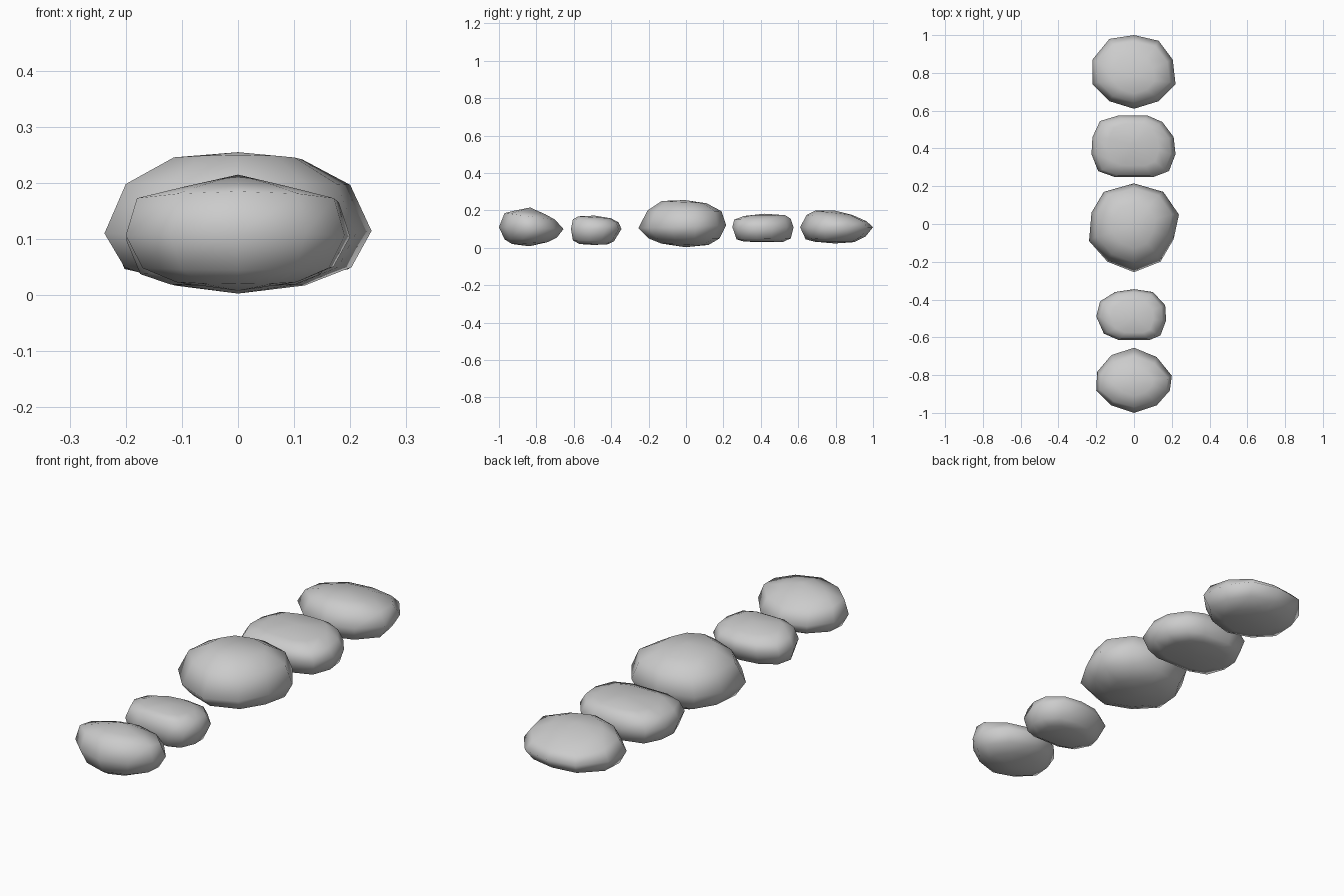
import bpy, bmesh


def stone(name, plan, rings, bottom, top):
    """Loft a pebble: the plan outline is squeezed into each tilted ring.
    ring = (front y, front z, back y, back z, width factor), low to high."""
    lo, hi = min(p[1] for p in plan), max(p[1] for p in plan)
    bm = bmesh.new()
    loops = []
    for y0, z0, y1, z1, w in rings:
        loop = []
        for x, y in plan:
            t = (y - lo) / (hi - lo)
            loop.append(bm.verts.new((x * w, y0 + (y1 - y0) * t, z0 + (z1 - z0) * t)))
        loops.append(loop)
    n = len(plan)
    for a, b in zip(loops, loops[1:]):
        for i in range(n):
            j = (i + 1) % n
            bm.faces.new((a[i], a[j], b[j], b[i]))
    # close both ends with a shallow fan
    for loop, z in ((loops[0], bottom), (loops[-1], top)):
        mid_y = sum(v.co.y for v in loop) / n
        tip = bm.verts.new((0, mid_y, z))
        for i in range(n):
            bm.faces.new((loop[i], loop[(i + 1) % n], tip))
    bmesh.ops.recalc_face_normals(bm, faces=bm.faces)
    for f in bm.faces:
        f.smooth = True
    me = bpy.data.meshes.new(name)
    bm.to_mesh(me)
    bm.free()
    ob = bpy.data.objects.new(name, me)
    bpy.context.collection.objects.link(ob)


# Front stone
stone("front_stone",
      [(0, -.65), (-.12, -.69), (-.195, -.78), (-.2, -.88), (-.12, -.96),
       (0, -1), (.12, -.96), (.19, -.88), (.2, -.8), (.12, -.7)],
      [(-.93, .02, -.74, .03, .55), (-.97, .045, -.69, .055, .85),
       (-1, .11, -.655, .1, 1),
       (-.97, .185, -.7, .15, .9), (-.91, .2, -.75, .178, .5)], .008, .215)

# Small second stone
stone("second_stone",
      [(0, -.345), (-.1, -.36), (-.18, -.41), (-.2, -.49), (-.16, -.58), (-.08, -.615),
       (.08, -.615), (.14, -.59), (.17, -.51), (.165, -.43), (.1, -.36)],
      [(-.57, .02, -.42, .018, .6), (-.605, .04, -.385, .035, .87),
       (-.615, .1, -.345, .1, 1),
       (-.605, .152, -.36, .135, .88), (-.575, .168, -.4, .157, .6)], .015, .172)

# Large middle stone
stone("middle_stone",
      [(0, .215), (-.16, .17), (-.225, .06), (-.238, -.09), (-.14, -.2),
       (0, -.255), (.14, -.2), (.21, -.08), (.238, .05), (.155, .17)],
      [(-.13, .022, .12, .015, .5), (-.2, .05, .18, .05, .85),
       (-.255, .105, .215, .12, 1),
       (-.205, .2, .19, .195, .84), (-.13, .25, .11, .238, .48)], .003, .255)

# Flat fourth stone
stone("fourth_stone",
      [(-.08, .575), (-.18, .545), (-.22, .46), (-.225, .37), (-.19, .28), (-.1, .248),
       (.1, .248), (.185, .28), (.22, .37), (.21, .46), (.15, .54), (.07, .575)],
      [(.31, .033, .52, .032, .62), (.27, .045, .56, .05, .9),
       (.248, .11, .575, .11, 1),
       (.258, .15, .56, .155, .88), (.31, .17, .53, .174, .6)], .03, .182)

# Back stone
stone("back_stone",
      [(0, 1), (-.13, .98), (-.22, .87), (-.22, .74), (-.13, .65),
       (0, .61), (.13, .65), (.22, .74), (.205, .87), (.13, .97)],
      [(.69, .032, .9, .03, .55), (.64, .045, .96, .06, .86),
       (.61, .11, 1, .11, 1),
       (.645, .175, .965, .142, .86), (.69, .198, .89, .175, .5)], .023, .2)
